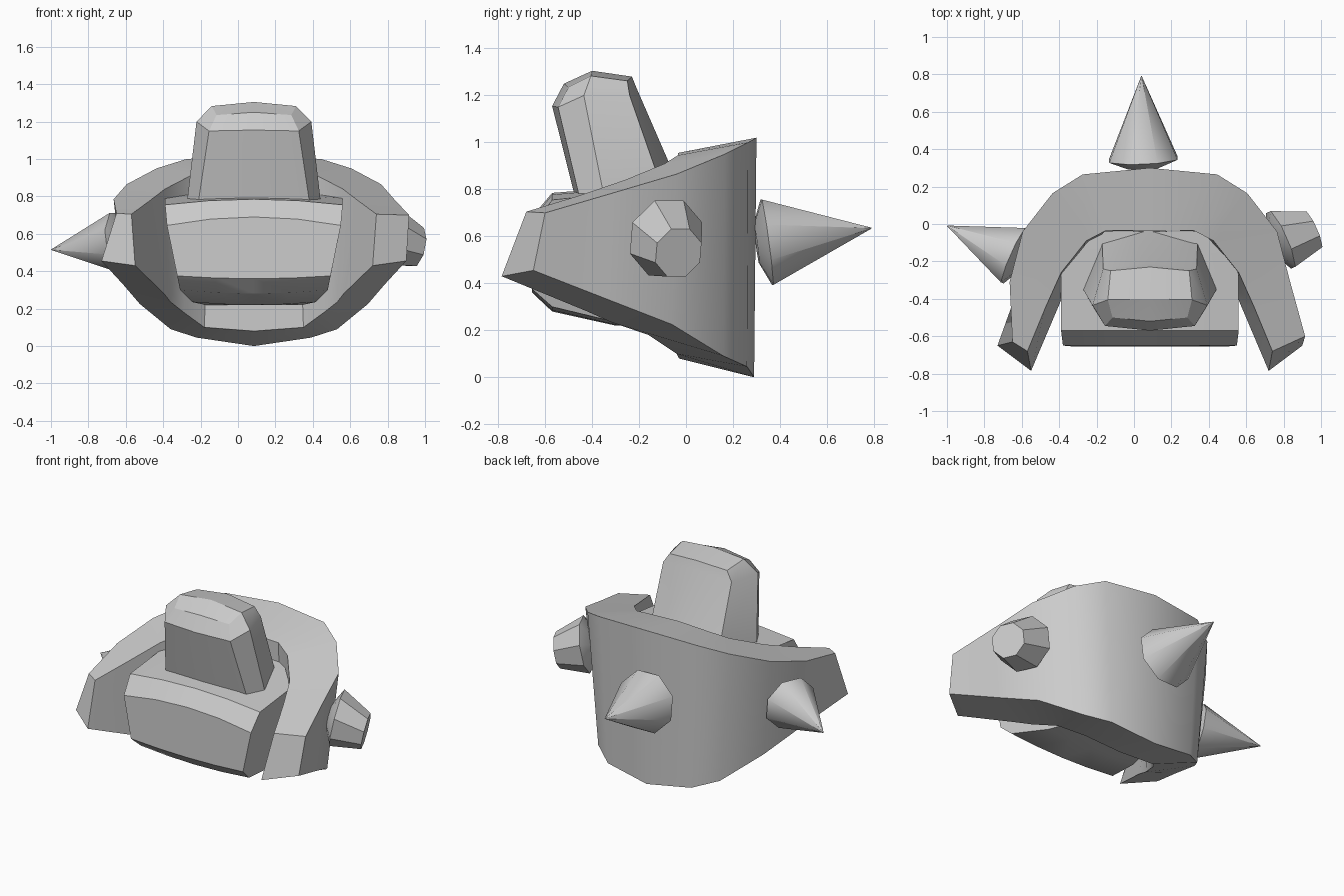
import bpy, bmesh, math
from mathutils import Vector

if "Cube" in bpy.data.objects:
    bpy.data.objects.remove(bpy.data.objects["Cube"])

CX = 0.085  # plane of symmetry of the shell


def finish(name, bm, angle=30):
    bmesh.ops.remove_doubles(bm, verts=bm.verts, dist=0.0005)
    bmesh.ops.recalc_face_normals(bm, faces=bm.faces)
    me = bpy.data.meshes.new(name)
    bm.to_mesh(me)
    bm.free()
    ob = bpy.data.objects.new(name, me)
    bpy.context.collection.objects.link(ob)
    bpy.ops.object.select_all(action='DESELECT')
    ob.select_set(True)
    bpy.context.view_layer.objects.active = ob
    bpy.ops.object.shade_smooth_by_angle(angle=math.radians(angle))
    return ob


def loft(rings, peak=None):
    """Join closed rings of equal length into a solid, optionally fanned to a peak."""
    bm = bmesh.new()
    rows = [[bm.verts.new(p) for p in ring] for ring in rings]
    n = len(rows[0])
    for a, b in zip(rows, rows[1:]):
        for i in range(n):
            j = (i + 1) % n
            bm.faces.new((a[i], a[j], b[j], b[i]))
    bm.faces.new(rows[0][::-1])
    if peak:
        tip = bm.verts.new(peak)
        for i in range(n):
            bm.faces.new((rows[-1][i], rows[-1][(i + 1) % n], tip))
    else:
        bm.faces.new(rows[-1])
    return bm


# Horseshoe shell: half edges from the back centre to the front tip
outer_top = [(0, .30, 1.02), (.36, .265, 1.0), (.52, .165, .95),
             (.68, -.04, .865), (.75, -.31, .785), (.83, -.60, .70)]
outer_bot = [(0, .29, 0), (.305, .26, .045), (.445, .16, .09),
             (.61, -.06, .225), (.70, -.33, .33), (.815, -.65, .455)]
inner_bot = [(0, -.03, .08), (.265, -.04, .10), (.375, -.16, .18),
             (.445, -.32, .235), (.48, -.42, .28), (.635, -.785, .43)]
inner_top = [(0, -.035, .955), (.235, -.035, .945), (.34, -.09, .91),
             (.475, -.26, .84), (.56, -.45, .775), (.655, -.68, .705)]
sections = list(zip(outer_top, outer_bot, inner_bot, inner_top))
right = [[(CX + x, y, z) for x, y, z in s] for s in sections]
left = [[(CX - x, y, z) for x, y, z in s] for s in sections[1:]]
left[-1][0] = (-.65, -.63, .71)  # chipped left tip
finish("shell", loft(left[::-1] + right))

# Inner block: profile rows (half width, y, z at the side, rise at the middle)
rows = [(.28, -.04, .82, .01), (.475, -.25, .79, .02), (.475, -.57, .755, .03),
        (.465, -.65, .645, .045), (.41, -.655, .375, -.015),
        (.395, -.57, .30, -.02), (.33, -.30, .235, -.015), (.26, -.05, .22, 0)]
columns = [[(CX + t * w, y, z + r * (1 - t * t)) for w, y, z, r in rows]
           for t in (-1, -.5, 0, .5, 1)]
finish("inner_block", loft(columns))


# Upright plate: each ring is half of an eight-sided section, mirrored
def mirrored_ring(half):
    return ([(CX + x, y, z) for x, y, z in half]
            + [(CX - x, y, z) for x, y, z in half[-2:0:-1]])


halves = (
    [(0, -.468, .75), (.30, -.45, .75), (.36, -.345, .75), (.255, -.09, .77), (0, -.01, .77)],
    [(0, -.57, 1.155), (.24, -.545, 1.15), (.307, -.435, 1.20), (.25, -.24, 1.20), (0, -.21, 1.23)],
    [(0, -.52, 1.25), (.20, -.50, 1.235), (.225, -.405, 1.283), (.21, -.25, 1.262), (0, -.23, 1.28)])
finish("upright_plate", loft([mirrored_ring(h) for h in halves], (CX, -.40, 1.305)))


# Spikes: eight-sided discs strung along an axis
def spike(name, axis, discs, angle=50):
    q = Vector(axis).to_track_quat('Z', 'Y')
    rings = []
    for c, r in discs:
        rings.append([Vector(c) + q @ Vector((r * math.cos(a), r * math.sin(a), 0))
                      for a in (math.tau * (i + .5) / 8 for i in range(8))])
    finish(name, loft(rings), angle)


spike("back_spike", (-.02, .445, .06),
      [((.05, .30, .57), .09), ((.05, .345, .575), .198), ((.04, .79, .635), .002)])
spike("left_spike", (-.36, .16, -.05),
      [((-.60, -.19, .56), .08), ((-.64, -.17, .555), .172), ((-.998, -.01, .515), .002)])
spike("right_broken_spike", (.36, .16, -.08),
      [((.74, -.10, .60), .08), ((.785, -.085, .593), .176), ((.958, -.032, .53), .112)], 30)
